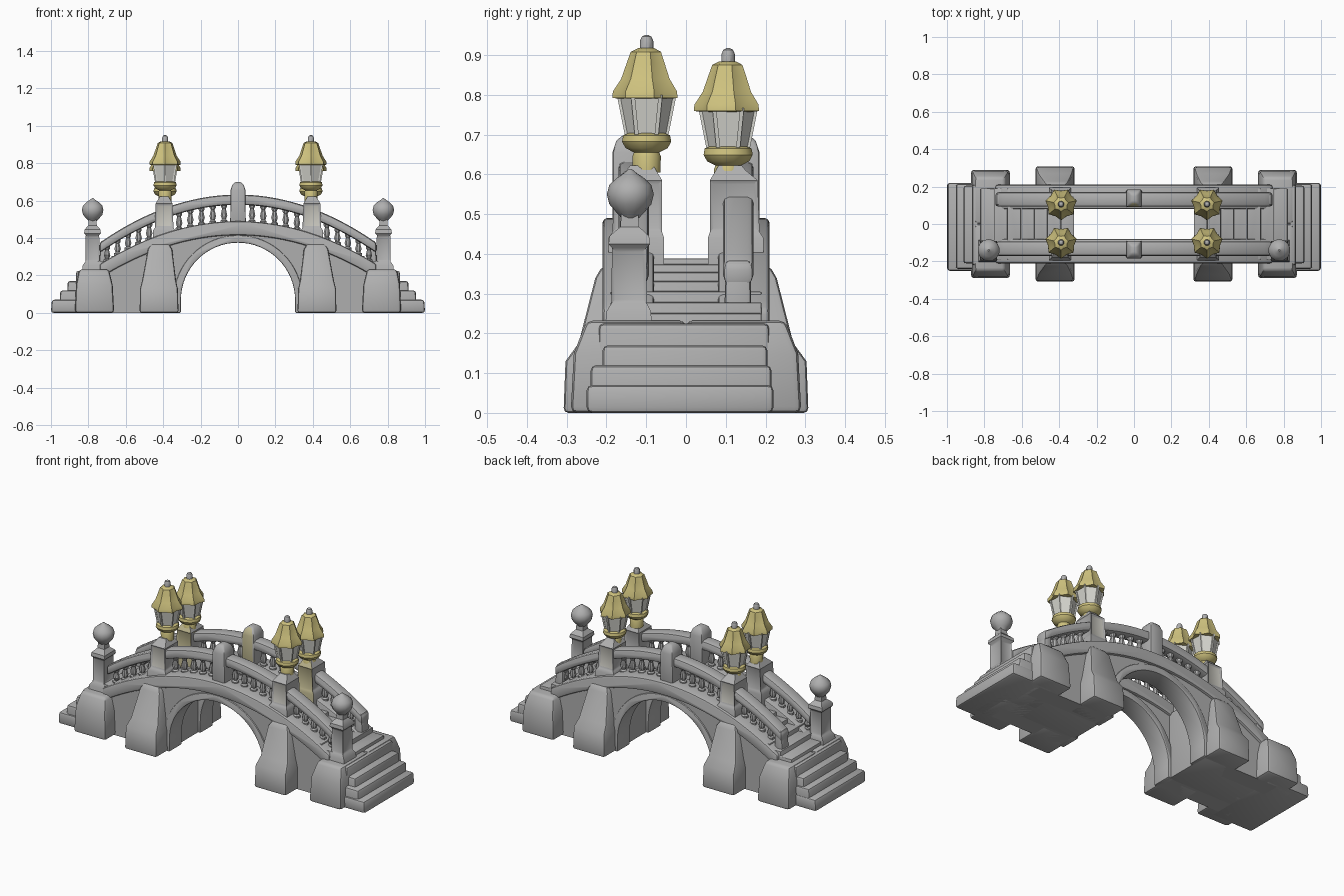
import bpy, bmesh, math

cube = bpy.data.objects.get("Cube")
if cube:
    bpy.data.objects.remove(cube, do_unlink=True)


def material(name, r, g, b):
    m = bpy.data.materials.new(name)
    m.use_nodes = True
    m.diffuse_color = (r, g, b, 1)
    m.node_tree.nodes["Principled BSDF"].inputs["Base Color"].default_value = (r, g, b, 1)
    return m


STONE = material("grey stone", 0.43, 0.43, 0.43)
BRASS = material("dull yellow brass", 0.62, 0.54, 0.21)
GLASS = material("pale lamp glass", 0.68, 0.68, 0.63)
STAIN = material("yellowed stone", 0.50, 0.46, 0.27)
PALE = material("pale stone", 0.55, 0.54, 0.49)
parts = []


def finish(name, bm, mats=(STONE,), bevel=0.0):
    """Clean, optionally round the hard edges, and make the object."""
    bmesh.ops.recalc_face_normals(bm, faces=bm.faces)
    if bevel:
        hard = [e for e in bm.edges if len(e.link_faces) == 2 and e.calc_face_angle() > 0.6]
        bmesh.ops.bevel(bm, geom=hard, offset=bevel, segments=2, profile=0.5, affect='EDGES')
    mesh = bpy.data.meshes.new(name)
    bm.to_mesh(mesh)
    bm.free()
    for m in mats:
        mesh.materials.append(m)
    ob = bpy.data.objects.new(name, mesh)
    bpy.context.collection.objects.link(ob)
    parts.append(ob)


def prism(name, pts, y0, y1, bevel=0.0):
    """Extrude an x-z outline along y."""
    bm = bmesh.new()
    face = bm.faces.new([bm.verts.new((x, y0, z)) for x, z in pts])
    out = bmesh.ops.extrude_face_region(bm, geom=[face])["geom"]
    bmesh.ops.translate(bm, vec=(0, y1 - y0, 0),
                        verts=[v for v in out if isinstance(v, bmesh.types.BMVert)])
    finish(name, bm, bevel=bevel)


def bridge_rings(bm, rings):
    for a, b in zip(rings, rings[1:]):
        for i in range(len(a)):
            j = (i + 1) % len(a)
            bm.faces.new((a[i], a[j], b[j], b[i]))
    bm.faces.new(rings[0])
    bm.faces.new(rings[-1])


def loft(name, levels, sx=1, sy=1, bevel=0.0, panel=None, stain=False, pale=False):
    """Stack rectangles (z, x0, x1, y0, y1); panel is the level whose sides get inset."""
    bm = bmesh.new()
    rings = []
    for z, x0, x1, y0, y1 in levels:
        rings.append([bm.verts.new((x * sx, y * sy, z))
                      for x, y in ((x0, y0), (x1, y0), (x1, y1), (x0, y1))])
    bridge_rings(bm, rings)
    bmesh.ops.recalc_face_normals(bm, faces=bm.faces)
    if stain:
        for f in bm.faces:
            f.material_index = int(f.normal.y * sy < -0.6)
    if panel is not None:
        low, high = levels[panel][0], levels[panel + 1][0]
        sides = [f for f in bm.faces if abs(f.normal.z) < 0.3
                 and low < f.calc_center_median().z < high]
        bmesh.ops.inset_individual(bm, faces=sides, thickness=0.014, depth=-0.006)
        for f in sides:
            if pale and f.normal.y * sy > 0.6:
                f.material_index = 2
    finish(name, bm, (STONE, STAIN, PALE), bevel)


def lathe(name, x, y, profile, sides, mat=STONE, flute=0.0):
    """Turn (radius, z) about a vertical axis; flute pulls in every second corner."""
    bm = bmesh.new()
    rings = []
    for r, z in profile:
        ring = []
        for i in range(sides):
            a = math.tau * (i + 0.5) / sides
            k = r * (1 - flute * (i % 2))
            ring.append(bm.verts.new((x + k * math.cos(a), y + k * math.sin(a), z)))
        rings.append(ring)
    bridge_rings(bm, rings)
    finish(name, bm, (mat,))


def ledge_z(x):
    return 0.49 - 0.42 * x * x


def rail_z(x):
    return 0.632 - 0.47 * x * x


def arc(r, n=32):
    return [(-r * math.cos(math.pi * i / n), 0.07 + r * math.sin(math.pi * i / n))
            for i in range(n + 1)]


def band(top, thick, half, n=36):
    xs = [-half + 2 * half * i / n for i in range(n + 1)]
    return [(x, top(x)) for x in xs] + [(x, top(x) - thick) for x in reversed(xs)]


def both(sy, near, far):
    return min(sy * near, sy * far), max(sy * near, sy * far)


# Two arched side walls with their rims, ledges and handrails
HALF = 0.8
xs = [-HALF + HALF * i / 16 for i in range(33)]
wall = [(x, ledge_z(x) - 0.04) for x in xs]
wall += [(HALF, 0), (0.315, 0)] + arc(0.315)[::-1] + [(-0.315, 0), (-HALF, 0)]
rim = ([(-0.345, 0)] + arc(0.345) + [(0.345, 0), (0.305, 0)]
       + arc(0.305)[::-1] + [(-0.305, 0)])
for sy, side in ((-1, "front"), (1, "back")):
    prism(side + "_arch_wall", wall, *both(sy, 0.095, 0.195))
    prism(side + "_arch_rim", rim, *both(sy, 0.085, 0.203), bevel=0.006)
    prism(side + "_ledge", band(ledge_z, 0.075, 0.74), *both(sy, 0.08, 0.21), bevel=0.012)
    prism(side + "_handrail", band(rail_z, 0.055, 0.74), *both(sy, 0.093, 0.17), bevel=0.015)

    # Middle post with a domed head
    loft(side + "_middle_post",
         [(0.45, -0.042, 0.042, 0.09, 0.185), (0.655, -0.04, 0.04, 0.09, 0.185),
          (0.685, -0.03, 0.03, 0.1, 0.175), (0.7, -0.014, 0.014, 0.118, 0.157)],
         sy=sy, bevel=0.008, stain=sy > 0)

# Repeated parts at both ends
for sx, end in ((-1, "right"), (1, "left")):
    # Abutment with stepped deck
    deck, n = [(sx * 0.32, 0)], 7
    for i in range(n):
        z = 0.388 - 0.138 * (i / (n - 1)) ** 1.25
        deck += [(sx * (0.32 + 0.5 * i / n), z), (sx * (0.32 + 0.5 * (i + 1) / n), z)]
    deck.append((sx * 0.82, 0))
    prism(end + "_deck", deck, -0.19, 0.19, bevel=0.004)

    # Entrance steps
    for reach, top, y0, y1 in ((1.0, 0.07, -0.25, 0.22), (0.955, 0.12, -0.24, 0.215),
                               (0.915, 0.17, -0.21, 0.205), (0.87, 0.225, -0.22, 0.21)):
        loft(end + "_step", [(0, 0.72, reach, y0, y1), (top, 0.72, reach - 0.004, y0, y1)],
             sx, bevel=0.014)

    for sy, side in ((-1, "front"), (1, "back")):
        tag = side + "_" + end
        # Battered buttress beside the arch
        loft(tag + "_buttress",
             [(0, 0.318, 0.526, 0.1, 0.308), (0.13, 0.322, 0.524, 0.1, 0.303),
              (0.175, 0.332, 0.512, 0.1, 0.27), (0.34, 0.352, 0.482, 0.1, 0.228),
              (0.37, 0.37, 0.465, 0.1, 0.21)],
             sx, sy, bevel=0.012)
        # Squat block at the end
        loft(tag + "_end_block",
             [(0, 0.662, 0.872, 0, 0.29), (0.15, 0.67, 0.866, 0, 0.282),
              (0.232, 0.69, 0.85, 0, 0.25)], sx, sy, bevel=0.016)
        # Lamp post
        loft(tag + "_lamp_post",
             [(0.36, 0.335, 0.455, 0.055, 0.195), (0.44, 0.335, 0.455, 0.055, 0.195),
              (0.455, 0.345, 0.445, 0.06, 0.185), (0.585, 0.35, 0.44, 0.06, 0.18),
              (0.61, 0.365, 0.425, 0.075, 0.15), (0.622, 0.372, 0.418, 0.082, 0.14)],
             sx, sy, panel=2, stain=sy > 0, pale=True)

        # Lantern: collar, dish, glass, corner bars, fluted roof, finial
        lx, ly, dz = sx * 0.39, (0.106 if sy > 0 else -0.099), (-0.033 if sy > 0 else 0)
        shift = lambda profile: [(r, z + dz) for r, z in profile]
        lathe(tag + "_lamp_collar", lx, ly,
              shift([(0.036, 0.605), (0.037, 0.645), (0.033, 0.655), (0.055, 0.666),
                     (0.064, 0.682), (0.061, 0.698), (0.045, 0.704)]), 12, BRASS)
        lathe(tag + "_lamp_glass", lx, ly,
              shift([(0.051, 0.7), (0.07, 0.8)]), 6, GLASS)
        for i in range(6):
            a = math.tau * (i + 0.5) / 6
            bm = bmesh.new()
            rings = []
            for r, z in ((0.05, 0.7), (0.07, 0.8)):
                cx, cy = lx + r * math.cos(a), ly + r * math.sin(a)
                rings.append([bm.verts.new((cx + u, cy + v, z + dz)) for u, v in
                              ((-.005, -.005), (.005, -.005), (.005, .005), (-.005, .005))])
            bridge_rings(bm, rings)
            finish(tag + "_lamp_bar", bm, (GLASS,))
        lathe(tag + "_lamp_roof", lx, ly,
              shift([(0.066, 0.79), (0.086, 0.792), (0.085, 0.808), (0.064, 0.84),
                     (0.05, 0.88), (0.04, 0.908), (0.022, 0.917)]), 14, BRASS, 0.17)
        lathe(tag + "_lamp_finial", lx, ly,
              shift([(0.017, 0.91), (0.017, 0.935), (0.012, 0.946), (0.005, 0.95)]), 10)

        # Turned balusters in the two bays
        for first, last, count in ((0.075, 0.315, 5), (0.475, 0.7, 5)):
            for i in range(count):
                x = first + (last - first) * i / (count - 1)
                low, high = ledge_z(x) - 0.015, rail_z(x) - 0.04
                shape = ((0.02, 0), (0.02, 0.18), (0.012, 0.24), (0.019, 0.42),
                         (0.011, 0.72), (0.018, 0.82), (0.018, 1))
                lathe(tag + "_baluster", sx * x, sy * 0.132,
                      [(r, low + (high - low) * t) for r, t in shape], 8)

    # Ball-topped newel on the front side, plain rail end on the back
    loft("front_" + end + "_newel",
         [(0.2, 0.72, 0.835, 0.085, 0.205), (0.255, 0.725, 0.83, 0.088, 0.2),
          (0.275, 0.74, 0.815, 0.098, 0.188), (0.415, 0.742, 0.814, 0.1, 0.186),
          (0.425, 0.733, 0.823, 0.09, 0.195), (0.445, 0.735, 0.82, 0.093, 0.192),
          (0.468, 0.755, 0.8, 0.118, 0.165), (0.5, 0.757, 0.798, 0.12, 0.163)],
         sx, -1, panel=2)
    ball = [(0.022, 0.49), (0.036, 0.505), (0.053, 0.525), (0.059, 0.55),
            (0.053, 0.573), (0.033, 0.592), (0.016, 0.603), (0.004, 0.613)]
    lathe("front_" + end + "_newel_ball", sx * 0.777, -0.14, ball, 14)
    loft("back_" + end + "_rail_end",
         [(0.2, 0.69, 0.745, 0.095, 0.165), (0.385, 0.69, 0.735, 0.1, 0.162)],
         sx, 1, bevel=0.01)

# Smooth shading with sharp edges kept
bpy.ops.object.select_all(action='DESELECT')
for ob in parts:
    ob.select_set(True)
bpy.context.view_layer.objects.active = parts[0]
bpy.ops.object.shade_smooth_by_angle(angle=math.radians(35))
